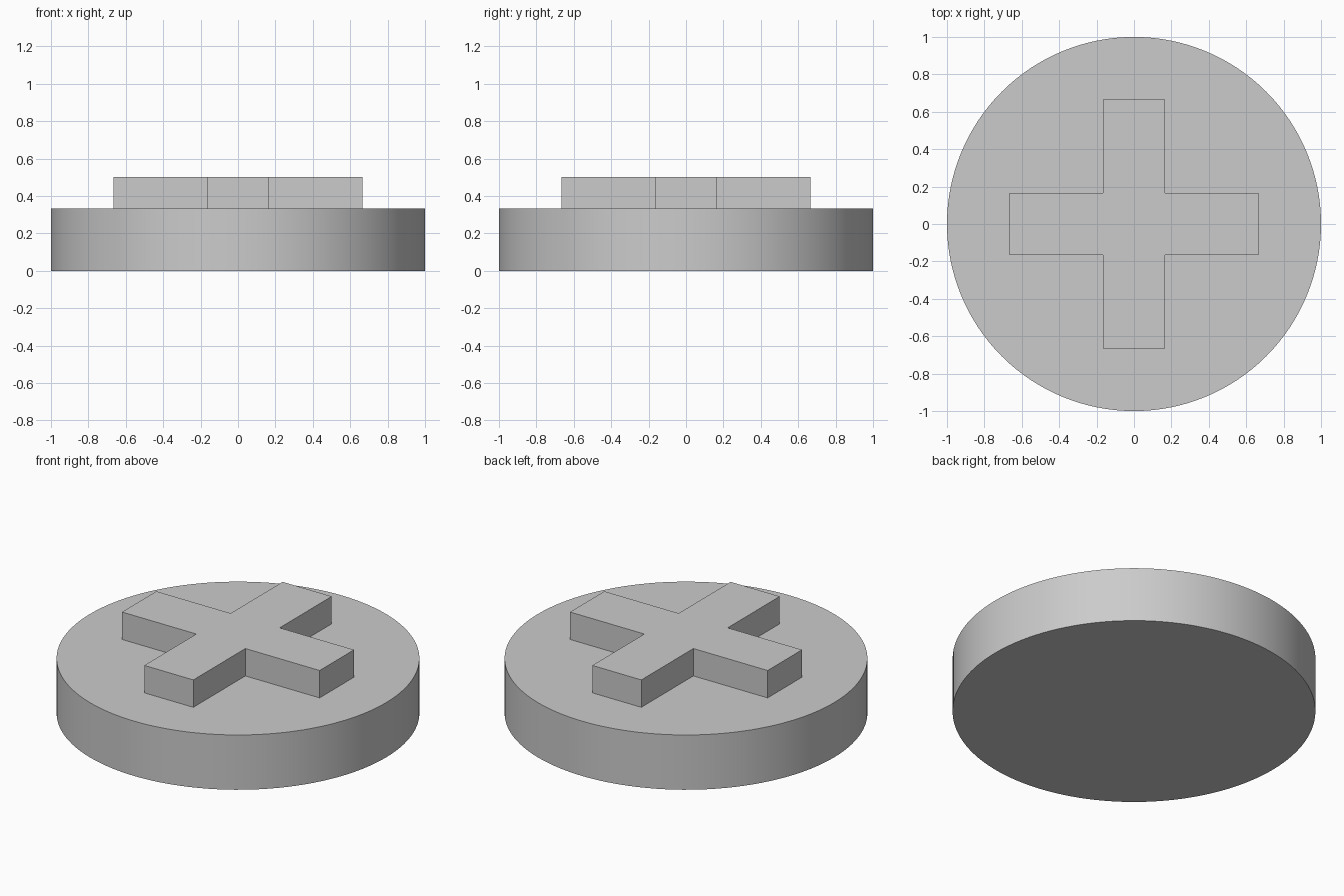
import bpy
import bmesh
import math
from mathutils import Matrix, Vector

cube = bpy.data.objects.get("Cube")
if cube:
    bpy.data.objects.remove(cube, do_unlink=True)

grey = bpy.data.materials.new("light grey")
grey.use_nodes = True
grey.diffuse_color = (0.6, 0.6, 0.6, 1)
grey.node_tree.nodes["Principled BSDF"].inputs["Base Color"].default_value = grey.diffuse_color

DISC_HEIGHT = 1 / 3
TOP = 0.5
ARM_REACH = 0.665
ARM_HALF_WIDTH = 0.165


def extrude_outline(name, outline, bottom, top):
    """Raise a closed flat outline into a solid prism."""
    bm = bmesh.new()
    base = bm.faces.new([bm.verts.new((p.x, p.y, bottom)) for p in outline])
    raised = bmesh.ops.extrude_face_region(bm, geom=[base], use_keep_orig=True)["geom"]
    verts = [v for v in raised if isinstance(v, bmesh.types.BMVert)]
    bmesh.ops.translate(bm, verts=verts, vec=(0, 0, top - bottom))
    bmesh.ops.recalc_face_normals(bm, faces=bm.faces)
    mesh = bpy.data.meshes.new(name)
    bm.to_mesh(mesh)
    bm.free()
    mesh.materials.append(grey)
    obj = bpy.data.objects.new(name, mesh)
    bpy.context.collection.objects.link(obj)
    return obj


# Round base
bpy.ops.mesh.primitive_cylinder_add(vertices=128, radius=1, depth=DISC_HEIGHT,
                                    location=(0, 0, DISC_HEIGHT / 2))
disc = bpy.context.object
disc.name = "round_base"
disc.data.materials.append(grey)
bpy.ops.object.shade_smooth_by_angle(angle=math.radians(30))

# Raised cross: one arm outline repeated in quarter turns
w, r = ARM_HALF_WIDTH, ARM_REACH
arm = [Vector((w, -w)), Vector((r, -w)), Vector((r, w))]
outline = [Matrix.Rotation(math.pi / 2 * i, 2) @ p for i in range(4) for p in arm]
extrude_outline("raised_cross", outline, DISC_HEIGHT, TOP)
